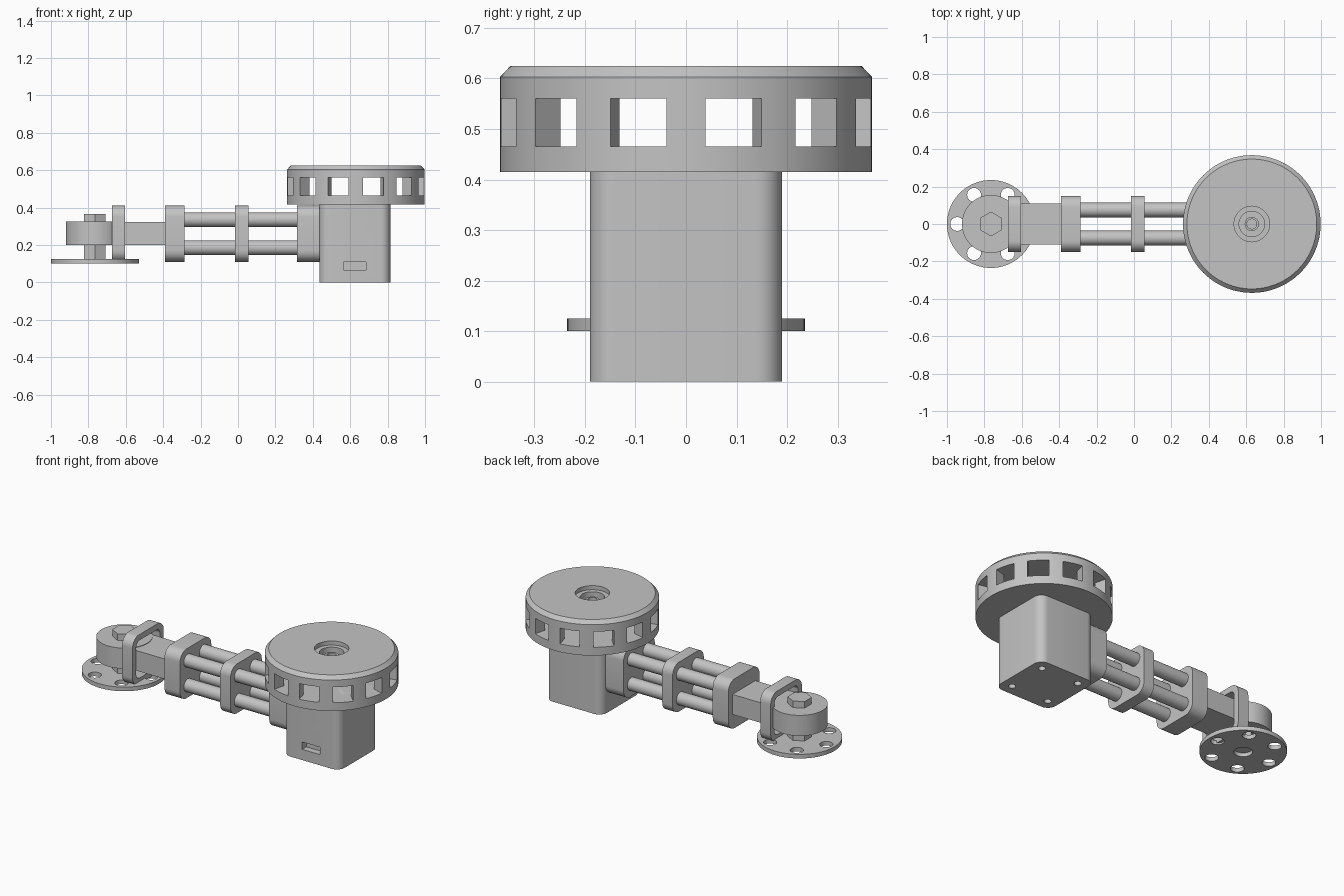
import bpy
import bmesh
from math import pi, cos, sin, radians
from mathutils import Matrix, Vector

cube = bpy.data.objects.get("Cube")
if cube:
    bpy.data.objects.remove(cube, do_unlink=True)

grey = bpy.data.materials.new("plain grey")
grey.use_nodes = True
grey.diffuse_color = (0.55, 0.55, 0.55, 1)
grey.node_tree.nodes["Principled BSDF"].inputs["Base Color"].default_value = (0.55, 0.55, 0.55, 1)


def finish(name, bm):
    """Turn a bmesh into a named, coloured object."""
    bmesh.ops.recalc_face_normals(bm, faces=bm.faces[:])
    mesh = bpy.data.meshes.new(name)
    bm.to_mesh(mesh)
    bm.free()
    obj = bpy.data.objects.new(name, mesh)
    obj.data.materials.append(grey)
    bpy.context.collection.objects.link(obj)
    return obj


def block(name, lo, hi, axis=None, radius=0.0):
    """Box between two corners, with the edges along one axis rounded."""
    lo, hi = Vector(lo), Vector(hi)
    bm = bmesh.new()
    bmesh.ops.create_cube(bm, size=1)
    bmesh.ops.scale(bm, vec=hi - lo, verts=bm.verts)
    bmesh.ops.translate(bm, vec=(lo + hi) / 2, verts=bm.verts)
    if axis is not None:
        edges = [e for e in bm.edges
                 if abs((e.verts[0].co - e.verts[1].co)[axis]) > 1e-5]
        bmesh.ops.bevel(bm, geom=edges, offset=radius, segments=8,
                        profile=0.5, affect='EDGES')
    return finish(name, bm)


def cylinder(name, center, radius, length, sides=48, axis='Z', turn=0.0):
    bm = bmesh.new()
    m = Matrix.Translation(center)
    if axis == 'X':
        m = m @ Matrix.Rotation(pi / 2, 4, 'Y')
    m = m @ Matrix.Rotation(turn, 4, 'Z')
    bmesh.ops.create_cone(bm, cap_ends=True, segments=sides, radius1=radius,
                          radius2=radius, depth=length, matrix=m)
    return finish(name, bm)


def lathe(name, profile, x, steps=96):
    """Revolve a (radius, height) profile about a vertical axis at x."""
    bm = bmesh.new()
    verts = [bm.verts.new((r, 0, z)) for r, z in profile]
    edges = [bm.edges.new(pair) for pair in zip(verts, verts[1:])]
    bmesh.ops.spin(bm, geom=verts + edges, cent=(0, 0, 0), axis=(0, 0, 1),
                   angle=2 * pi, steps=steps, use_merge=False)
    bmesh.ops.remove_doubles(bm, verts=bm.verts[:], dist=1e-5)
    bmesh.ops.translate(bm, vec=(x, 0, 0), verts=bm.verts[:])
    return finish(name, bm)


def cut(obj, cutters):
    """Subtract the cutters from an object, then remove them."""
    for c in cutters:
        c.hide_render = True
        mod = obj.modifiers.new("cut", 'BOOLEAN')
        mod.operation = 'DIFFERENCE'
        mod.solver = 'EXACT'
        mod.object = c
        bpy.context.view_layer.objects.active = obj
        bpy.ops.object.modifier_apply(modifier=mod.name)
        bpy.data.objects.remove(c, do_unlink=True)


DRUM_X, HUB_X, MID_Z = 0.63, -0.765, 0.26
parts = []

# Hollow drum with a chamfered lid, stepped centre hole and twelve windows
drum = lathe("drum", [(0, 0.415), (0.368, 0.415), (0.368, 0.603), (0.347, 0.625),
                      (0.095, 0.625), (0.095, 0.6), (0.068, 0.6), (0.068, 0.56),
                      (0.3, 0.56), (0.3, 0.465), (0, 0.465)], DRUM_X)
windows = []
for i in range(12):
    a = radians(15 + 30 * i)
    w = block("window_cutter", (-0.08, -0.057, 0.465), (0.08, 0.057, 0.56))
    w.data.transform(Matrix.Translation((DRUM_X + 0.345 * cos(a), 0.345 * sin(a), 0))
                     @ Matrix.Rotation(a, 4, 'Z'))
    windows.append(w)
cut(drum, windows)
parts.append(drum)

# Shaft inside the drum, with a hollow end
parts.append(lathe("drum_shaft", [(0, 0.45), (0.038, 0.45), (0.038, 0.585),
                                  (0.026, 0.585), (0.026, 0.55), (0, 0.55)], DRUM_X, 48))

# Motor housing with front port and four screw holes underneath
housing = block("motor_housing", (0.435, -0.19, 0), (0.815, 0.19, 0.415), 2, 0.052)
holes = [cylinder("screw_cutter", (0.625 + sx * 0.125, sy * 0.125, 0), 0.02, 0.08, 24)
         for sx in (-1, 1) for sy in (-1, 1)]
holes.append(block("port_cutter", (0.565, -0.25, 0.065), (0.685, -0.15, 0.11)))
cut(housing, holes)
parts.append(housing)

# Rounded plates along the arm
for name, x0, x1 in (("mount_plate", 0.315, 0.437), ("middle_plate", -0.015, 0.055),
                     ("end_plate", -0.39, -0.285)):
    parts.append(block(name, (x0, -0.15, 0.11), (x1, 0.15, 0.41), 0, 0.06))

# Open frame around the wrist
frame = block("wrist_frame", (-0.675, -0.15, 0.11), (-0.605, 0.15, 0.41), 0, 0.06)
cut(frame, [block("frame_cutter", (-0.8, -0.115, 0.145), (-0.5, 0.115, 0.375), 0, 0.035)])
parts.append(frame)

# Four rods joining the plates
for sy in (-1, 1):
    for sz in (-1, 1):
        parts.append(cylinder("rod", (0.02, sy * 0.075, MID_Z + sz * 0.075),
                              0.039, 0.64, 40, 'X'))

# Wrist: square arm, round hub, bolt and nut
parts.append(block("wrist_arm", (-0.7, -0.11, 0.2), (-0.38, 0.11, 0.322)))
parts.append(cylinder("wrist_hub", (HUB_X, 0, 0.2625), 0.155, 0.125, 64))
parts.append(cylinder("bolt_head", (HUB_X, 0, 0.343), 0.066, 0.044, 6))
parts.append(cylinder("lower_nut", (HUB_X, 0, 0.163), 0.066, 0.08, 6))

# Foot flange with six round holes and a centre hole
flange = cylinder("foot_flange", (HUB_X, 0, 0.1125), 0.235, 0.025, 96)
cutters = [cylinder("hole_cutter", (HUB_X + 0.18 * cos(i * pi / 3),
                                    0.18 * sin(i * pi / 3), 0.1125), 0.037, 0.1, 32)
           for i in range(6)]
cutters.append(cylinder("centre_cutter", (HUB_X, 0, 0.1125), 0.05, 0.1, 32))
cut(flange, cutters)
parts.append(flange)

# Give the hexagon parts their points along y
for obj in parts:
    if obj.name in ("bolt_head", "lower_nut"):
        pts = [v.co - Vector((HUB_X, 0, v.co.z)) for v in obj.data.vertices]
        if max(abs(p.x) for p in pts) > max(abs(p.y) for p in pts):
            obj.data.transform(Matrix.Translation((HUB_X, 0, 0)) @ Matrix.Rotation(pi / 6, 4, 'Z')
                               @ Matrix.Translation((-HUB_X, 0, 0)))

# Smooth shading with sharp edges kept
bpy.ops.object.select_all(action='DESELECT')
for obj in parts:
    obj.select_set(True)
bpy.context.view_layer.objects.active = parts[0]
bpy.ops.object.shade_smooth_by_angle(angle=radians(30))
